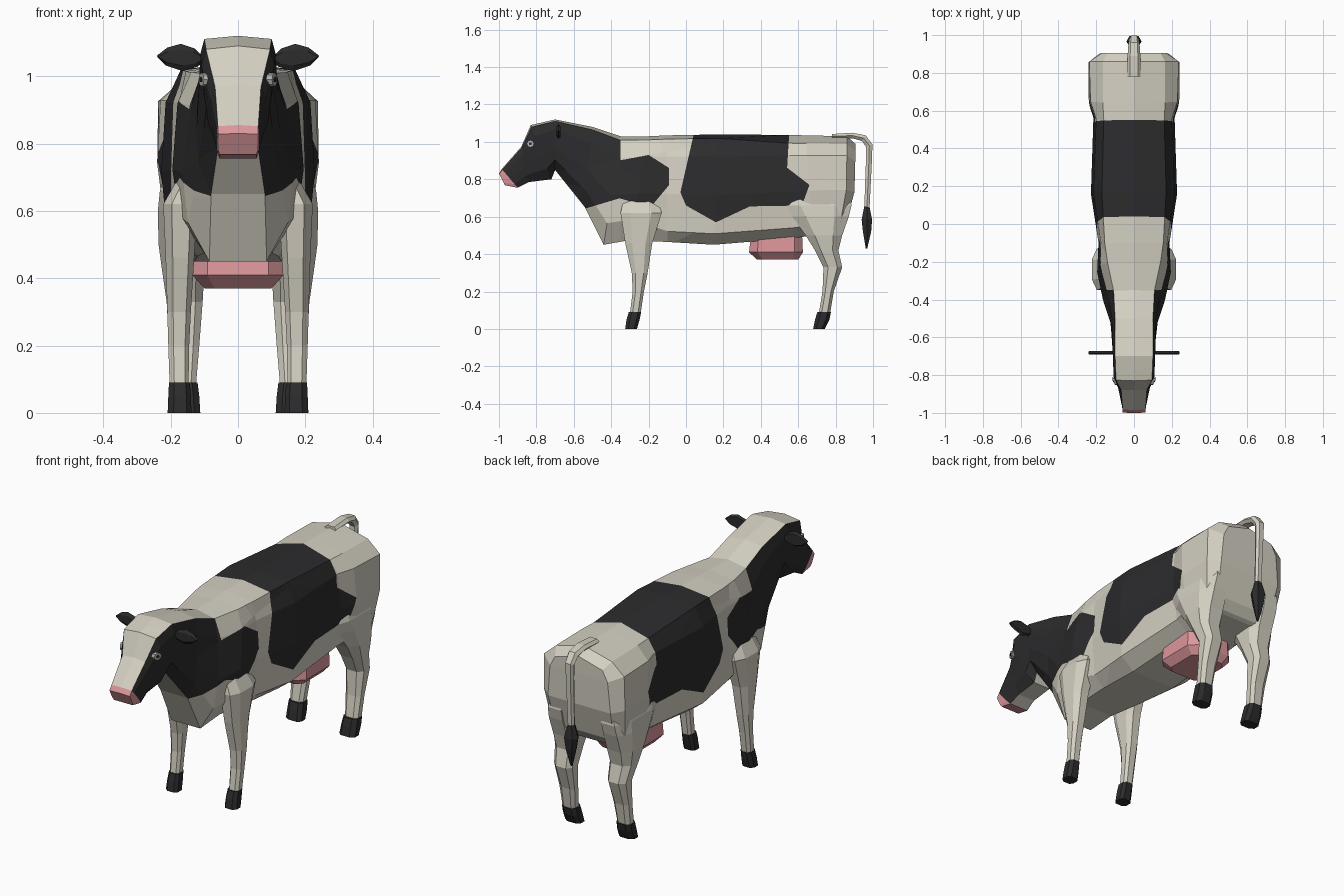
import bpy, bmesh, math
from mathutils import Vector

if "Cube" in bpy.data.objects:
    bpy.data.objects.remove(bpy.data.objects["Cube"])


def material(name, rgb):
    m = bpy.data.materials.new(name)
    m.diffuse_color = (*rgb, 1)
    m.use_nodes = True
    m.node_tree.nodes["Principled BSDF"].inputs["Base Color"].default_value = m.diffuse_color
    return m


CREAM = material("cream", (0.66, 0.63, 0.54))
BLACK = material("black", (0.025, 0.025, 0.027))
PINK = material("pink", (0.72, 0.31, 0.33))
GREY = material("eye_grey", (0.45, 0.46, 0.43))


def finish(bm, name, *mats):
    bmesh.ops.recalc_face_normals(bm, faces=bm.faces[:])
    me = bpy.data.meshes.new(name)
    bm.to_mesh(me)
    bm.free()
    for m in mats:
        me.materials.append(m)
    ob = bpy.data.objects.new(name, me)
    bpy.context.collection.objects.link(ob)
    return ob


def loft(rings, name, mat):
    """Skin a list of equal-length point rings and cap both ends."""
    bm = bmesh.new()
    rows = [[bm.verts.new(p) for p in r] for r in rings]
    n = len(rows[0])
    for a, b in zip(rows, rows[1:]):
        for i in range(n):
            j = (i + 1) % n
            bm.faces.new((a[i], a[j], b[j], b[i]))
    bm.faces.new(rows[0])
    bm.faces.new(rows[-1])
    return finish(bm, name, mat)


# ---- body, neck and head: one skin over tilted cross-sections ----
# top y, top z, bottom y, bottom z, half widths: top edge, upper, lower, belly
SECTIONS = [
    (-1.00, .83, -.968, .768, .060, .060, .060, .055),
    (-.985, .855, -.90, .755, .060, .063, .063, .055),
    (-.88, .975, -.84, .785, .068, .083, .080, .050),
    (-.83, 1.09, -.72, .80, .095, .108, .098, .050),
    (-.70, 1.12, -.70, .85, .100, .112, .105, .050),
    (-.50, 1.08, -.54, .65, .100, .115, .125, .080),
    (-.35, 1.03, -.44, .45, .108, .138, .165, .085),
    (-.20, 1.03, -.30, .475, .140, .180, .195, .100),
    (-.10, 1.035, -.10, .465, .155, .175, .188, .120),
    (.17, 1.04, .15, .45, .170, .215, .228, .130),
    (.55, 1.037, .57, .485, .160, .200, .215, .120),
    (.64, 1.035, .68, .50, .165, .230, .240, .120),
    (.86, 1.03, .80, .51, .165, .237, .240, .120),
    (.905, .99, .82, .52, .140, .170, .185, .110),
]

bm = bmesh.new()
strip = bm.faces.layers.int.new("strip")
mark = bm.faces.layers.int.new("mark")
rows = []
for yt, zt, yb, zb, wt, wu, wl, wb in SECTIONS:
    trunk = yt > -.15
    levels = (.08 if yt > .5 else .035, .2, .55, .9 if trunk else .8, 1)
    widths = (wt, wu, wl, .8 * wl + .2 * wb, wb)
    bow = 5 if yt > .8 else 1
    half = [(w, yt + (yb - yt) * f ** bow, zt + (zb - zt) * f)
            for w, f in zip(widths, levels)]
    ring = [(0, yt, zt)] + half + [(-x, y, z) for x, y, z in reversed(half)]
    rows.append([bm.verts.new(p) for p in ring])
for k, (a, b) in enumerate(zip(rows, rows[1:])):
    for i in range(11):
        j = (i + 1) % 11
        f = bm.faces.new((a[i], a[j], b[j], b[i]))
        f[strip] = 0 if i in (0, 10) else 2 if i == 5 else 1
        if k == 0:
            f.material_index = 2
for r, mat in ((rows[0], 2), (rows[-1], 0)):
    caps = [bm.faces.new((r[0], r[1], r[10]))]
    caps += [bm.faces.new((r[i], r[i + 1], r[10 - i], r[11 - i])) for i in range(1, 5)]
    for f in caps:
        f.material_index = mat
        f[strip] = 2


def patch(poly, strips):
    """Cut a convex clockwise (y, z) outline through the skin and blacken it."""
    for f in bm.faces:
        f[mark] = int(f[strip] in strips and f.material_index != 2)
    for (y0, z0), (y1, z1) in zip(poly, poly[1:] + poly[:1]):
        co = Vector((0, y0, z0))
        no = Vector((0, z1 - z0, y0 - y1)).normalized()
        faces = [f for f in bm.faces if f[mark]]
        edges = list({e for f in faces for e in f.edges})
        verts = list({v for f in faces for v in f.verts})
        bmesh.ops.bisect_plane(bm, geom=verts + edges + faces, dist=1e-5,
                               plane_co=co, plane_no=no)
        for f in bm.faces:
            if f[mark] and (f.calc_center_median() - co).dot(no) < 0:
                f[mark] = 0
    for f in bm.faces:
        if f[mark]:
            f.material_index = 1


# head and neck, shoulder, saddle and flank patches
patch([(-1.1, 1.2), (-.35, 1.2), (-.35, .70), (-.55, .64), (-1.1, .60)], (1,))
patch([(-.36, .90), (-.20, .93), (-.09, .86), (-.09, .77), (-.19, .65), (-.36, .70)], (1,))
patch([(.055, 1.1), (.555, 1.1), (.54, .85), (.50, .73), (.33, .65), (.16, .57),
       (.0, .66), (-.03, .73)], (0, 1))
patch([(.45, .90), (.53, .87), (.66, .77), (.62, .66), (.33, .655)], (1,))
finish(bm, "body", CREAM, BLACK, PINK)


# ---- legs and hooves: chamfered box lofts ----
def leg_ring(side, z, y0, y1, x0, x1):
    cy, cx, ry, rx = (y0 + y1) / 2, (x0 + x1) / 2, (y1 - y0) / 2, (x1 - x0) / 2
    return [(side * (cx + rx * u), cy + ry * v, z) for u, v in (
        (1, -.5), (1, .5), (.5, 1), (-.6, 1), (-1, .5), (-1, -.5), (-.6, -1), (.5, -1))]


LEGS = {
    "front": [(.71, -.33, -.16, .10, .170), (.62, -.35, -.13, .12, .222),
              (.46, -.325, -.18, .13, .215), (.30, -.29, -.205, .14, .210),
              (.20, -.285, -.225, .145, .207), (.08, -.30, -.243, .147, .203)],
    "rear": [(.80, .53, .86, .08, .190), (.66, .52, .885, .09, .232),
             (.60, .565, .87, .09, .238), (.50, .64, .835, .09, .236),
             (.42, .69, .815, .10, .225), (.33, .735, .835, .105, .212),
             (.20, .73, .79, .115, .205), (.08, .71, .77, .125, .20)],
}
HOOVES = {
    "front": [(.09, -.306, -.24, .143, .205), (.05, -.318, -.248, .14, .207),
              (0, -.325, -.262, .138, .209)],
    "rear": [(.09, .702, .775, .12, .203), (.05, .69, .767, .115, .204),
             (0, .68, .742, .112, .204)],
}
for side, label in ((1, "left"), (-1, "right")):
    for end in LEGS:
        loft([leg_ring(side, *s) for s in LEGS[end]], f"{end}_leg_{label}", CREAM)
        loft([leg_ring(side, *s) for s in HOOVES[end]], f"{end}_hoof_{label}", BLACK)

    # ear: thin leaf shape, thicker in the middle layer
    outline = [(.095, 1.05), (.13, 1.083), (.17, 1.096), (.21, 1.085), (.242, 1.06),
               (.215, 1.032), (.165, 1.015), (.12, 1.028)]
    rings = []
    for y, s in ((-.692, .6), (-.683, 1), (-.672, .75)):
        rings.append([(side * (.165 + (x - .165) * (.85 + .15 * s)), y,
                       1.055 + (z - 1.055) * s) for x, z in outline])
    loft(rings, f"ear_{label}", BLACK)

    # eye and pupil: small discs following the slope of the cheek
    for name, r, x0, x1, mat in (("eye", .02, .090, .109, GREY),
                                 ("pupil", .008, .10, .112, BLACK)):
        rings = []
        for x in (x0, x1):
            ring = []
            for a in range(8):
                dy, dz = r * math.cos(a * math.pi / 4), r * math.sin(a * math.pi / 4)
                ring.append((side * (x + .4 * dy), -.832 + dy, .99 + dz))
            rings.append(ring)
        loft(rings, f"{name}_{label}", mat)


# ---- tail and tuft: sections swept along a path in the middle plane ----
def sweep(path, name, mat):
    rings = []
    for y, z, deg, hx, ht in path:
        c, s = math.cos(math.radians(deg)), math.sin(math.radians(deg))
        rings.append([(hx * u, y + s * ht * v, z + c * ht * v)
                      for u, v in ((1, 0), (.6, 1), (-.6, 1), (-1, 0), (-.6, -1), (.6, -1))])
    loft(rings, name, mat)


sweep([(.78, 1.03, 0, .035, .012), (.89, 1.034, 0, .034, .015), (.95, 1.02, 35, .030, .018),
       (.980, .98, 70, .025, .018), (.978, .90, 90, .022, .016), (.967, .64, 90, .018, .014)],
      "tail", CREAM)
sweep([(.967, .66, 90, .016, .013), (.967, .585, 90, .040, .028), (.968, .52, 90, .028, .022),
       (.965, .43, 90, .006, .004)], "tail_tuft", BLACK)


# ---- udder: chamfered block ----
def udder_ring(z, y0, y1, w, c):
    return [(w, y0 + c, z), (w, y1 - c, z), (w - c, y1, z), (c - w, y1, z),
            (-w, y1 - c, z), (-w, y0 + c, z), (c - w, y0, z), (w - c, y0, z)]


loft([udder_ring(.52, .35, .62, .130, .04), udder_ring(.41, .337, .625, .136, .045),
      udder_ring(.370, .38, .60, .100, .03)], "udder", PINK)
